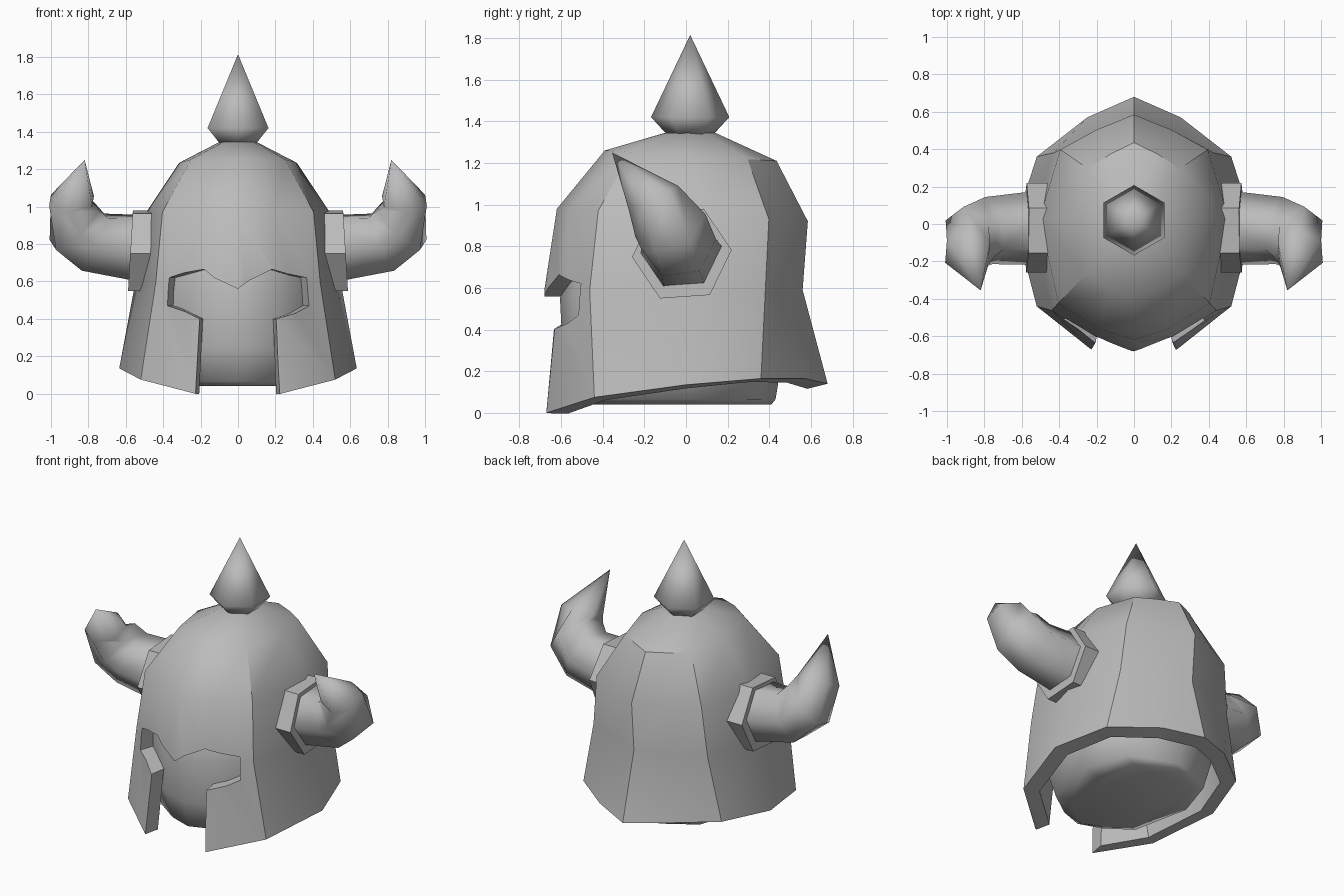
import bpy, bmesh, math
from mathutils import Vector

if "Cube" in bpy.data.objects:
    bpy.data.objects.remove(bpy.data.objects["Cube"])

steel = bpy.data.materials.new("grey steel")
steel.use_nodes = True
grey = (0.5, 0.5, 0.5, 1)
steel.diffuse_color = grey
steel.node_tree.nodes["Principled BSDF"].inputs["Base Color"].default_value = grey


def select(obj):
    bpy.ops.object.select_all(action='DESELECT')
    obj.select_set(True)
    bpy.context.view_layer.objects.active = obj


def smooth(obj, angle):
    select(obj)
    bpy.ops.object.shade_smooth_by_angle(angle=math.radians(angle))


def loft(name, rings, cap_start=True):
    """Skin a list of rings; a ring of one point makes a tip."""
    bm = bmesh.new()
    rows = [[bm.verts.new(p) for p in ring] for ring in rings]
    for a, b in zip(rows, rows[1:]):
        n = len(a)
        for i in range(n):
            j = (i + 1) % n
            if len(b) == 1:
                bm.faces.new((a[i], a[j], b[0]))
            else:
                bm.faces.new((a[i], a[j], b[j], b[i]))
    if cap_start:
        bm.faces.new(rows[0][::-1])
    if len(rows[-1]) > 1:
        bm.faces.new(rows[-1])
    if cap_start:
        bmesh.ops.recalc_face_normals(bm, faces=bm.faces)
    mesh = bpy.data.meshes.new(name)
    bm.to_mesh(mesh)
    bm.free()
    mesh.materials.append(steel)
    obj = bpy.data.objects.new(name, mesh)
    bpy.context.collection.objects.link(obj)
    return obj


def mirrored(half):
    """Half ring from front centre to back centre, closed over -x."""
    return half + [(-p[0],) + tuple(p[1:]) for p in half[-2:0:-1]]


# Half cross-section of the dome, front to back
SECTION = [(0, -1), (.38, -.90), (.80, -.68), (1, .05), (.78, .68), (.40, .86), (0, 1)]


def dome_ring(z, front, back, side, tilt=0.0):
    return mirrored([(u * side, v * (front if v < 0 else back), z - tilt * v)
                     for u, v in SECTION])


# Helmet shell with a flared, slanted rim
rim = mirrored([(0, -.69, 0), (.23, -.67, 0), (.52, -.44, .075), (.635, 0, .135),
                (.52, .36, .165), (.25, .57, .165), (0, .68, .14)])
shell = loft("helmet_shell", [
    rim,
    dome_ring(.59, .68, .56, .55),
    dome_ring(.95, .62, .585, .505, .03),
    dome_ring(1.235, .39, .435, .315, .025),
    dome_ring(1.345, .10, .14, .10),
], cap_start=False)

# Face opening, narrowing towards the inside
opening = [(0, .56), (.19, .665), (.42, .62), (.43, .47), (.21, .40), (.23, -.2)]
outline = opening + [(-x, z) for x, z in opening[:0:-1]]
cutter = loft("opening_cutter", [[(x * s, y, z) for x, z in outline]
                                 for y, s in ((-.9, 1.19), (-.3, .71))])
cutter.hide_render = True

select(shell)
wall = shell.modifiers.new("wall", 'SOLIDIFY')
wall.thickness = .1
wall.offset = -1
cut = shell.modifiers.new("opening", 'BOOLEAN')
cut.operation = 'DIFFERENCE'
cut.solver = 'EXACT'
cut.object = cutter
for m in ("wall", "opening"):
    bpy.ops.object.modifier_apply(modifier=m)
bpy.data.objects.remove(cutter)
smooth(shell, 35)

# Rounded inner head behind the opening
head = loft("inner_head", [
    dome_ring(.04, .48, .41, .30),
    dome_ring(.065, .54, .43, .40),
    dome_ring(.25, .59, .46, .46),
    dome_ring(.55, .605, .46, .45),
    dome_ring(.95, .50, .45, .38),
])
smooth(head, 180)

# Six-sided spike on the crown
def hexagon(z, r):
    return [(r * math.sin(i * math.pi / 3), .02 + r * math.cos(i * math.pi / 3), z)
            for i in range(6)]


spike = loft("crown_spike", [hexagon(1.335, .11), hexagon(1.42, .188), [(0, .02, 1.815)]])
smooth(spike, 62)


# Horns and collars: six-sided tubes along a path, mirrored
def tube_ring(centre, direction, r, phase=4):
    t = Vector(direction).normalized()
    n = Vector((0, 1, 0))
    n = (n - t * n.dot(t)).normalized()
    b = t.cross(n)
    angles = [math.radians(phase + 60 * i) for i in range(6)]
    return [Vector(centre) + r * (math.cos(a) * n + math.sin(a) * b) for a in angles]


def mirror_x(obj):
    select(obj)
    obj.modifiers.new("mirror", 'MIRROR')
    bpy.ops.object.modifier_apply(modifier="mirror")


AXIS = (1, 0, .06)
collars = loft("horn_collars", [tube_ring((.45, -.02, .765), AXIS, .24),
                                tube_ring((.575, -.02, .765), AXIS, .24)])
mirror_x(collars)
smooth(collars, 30)

horns = loft("horns", [
    tube_ring((.50, -.02, .775), AXIS, .20),
    tube_ring((.775, -.035, .81), (.9, -.15, .43), .182),
    tube_ring((.875, -.075, .90), (.65, -.35, .68), .18),
    tube_ring((.89, -.155, 1.03), (0, -.45, .9), .133),
    [(.82, -.355, 1.25)],
])
mirror_x(horns)
smooth(horns, 65)
